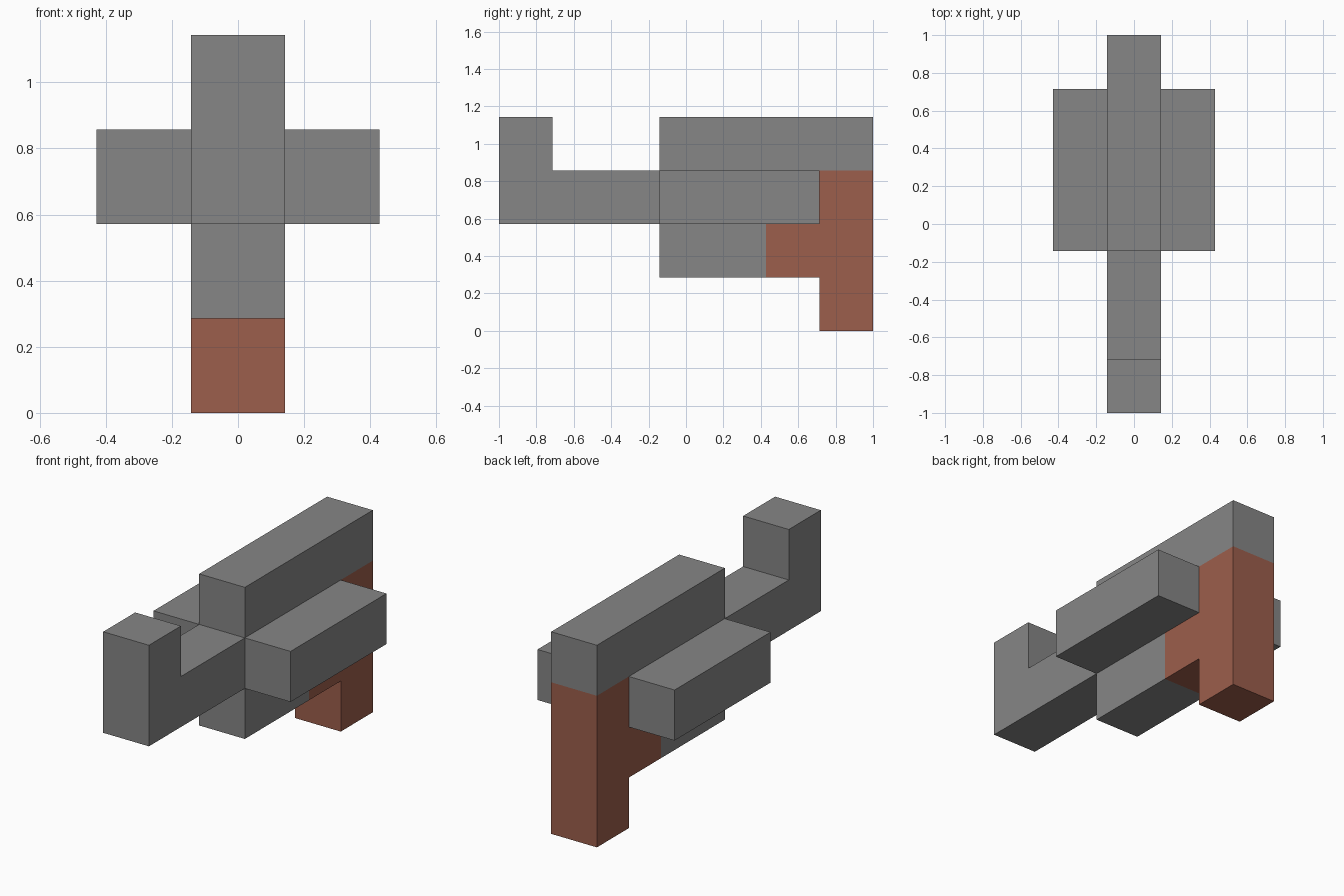
import bpy
import bmesh

cube = bpy.data.objects.get("Cube")
if cube:
    bpy.data.objects.remove(cube, do_unlink=True)

U = 2 / 7  # one block; the model is 7 blocks long and 4 high


def make_material(name, rgb):
    mat = bpy.data.materials.new(name)
    mat.use_nodes = True
    colour = (*rgb, 1.0)
    mat.diffuse_color = colour
    bsdf = mat.node_tree.nodes["Principled BSDF"]
    bsdf.inputs["Base Color"].default_value = colour
    bsdf.inputs["Roughness"].default_value = 0.8
    return mat


def extrude_profile(name, profile, x0, x1, mat):
    """Extrude a side profile of (y, z) block coordinates from x0 to x1."""
    bm = bmesh.new()
    verts = [bm.verts.new((x0 * U, y * U - 1, z * U)) for y, z in profile]
    face = bm.faces.new(verts)
    ext = bmesh.ops.extrude_face_region(bm, geom=[face])
    moved = [v for v in ext["geom"] if isinstance(v, bmesh.types.BMVert)]
    bmesh.ops.translate(bm, verts=moved, vec=((x1 - x0) * U, 0, 0))
    bmesh.ops.recalc_face_normals(bm, faces=bm.faces)
    mesh = bpy.data.meshes.new(name)
    bm.to_mesh(mesh)
    bm.free()
    mesh.materials.append(mat)
    obj = bpy.data.objects.new(name, mesh)
    bpy.context.collection.objects.link(obj)
    return obj


grey = make_material("metal grey", (0.24, 0.24, 0.24))
brown = make_material("grip brown", (0.335, 0.112, 0.072))

# Central body: barrel with raised front sight, top rail and lower block
extrude_profile("body", [
    (0, 2), (3, 2), (3, 1), (5, 1), (5, 2), (6, 2), (6, 3),
    (7, 3), (7, 4), (3, 4), (3, 3), (1, 3), (1, 4), (0, 4),
], -0.5, 0.5, grey)

# Handle at the rear with its forward step
extrude_profile("grip", [
    (6, 0), (7, 0), (7, 3), (6, 3), (6, 2), (5, 2), (5, 1), (6, 1),
], -0.5, 0.5, brown)

# Side blocks, one on each flank
side = [(3, 2), (6, 2), (6, 3), (3, 3)]
for name, x0 in (("left_side_block", 0.5), ("right_side_block", -1.5)):
    extrude_profile(name, side, x0, x0 + 1, grey)
